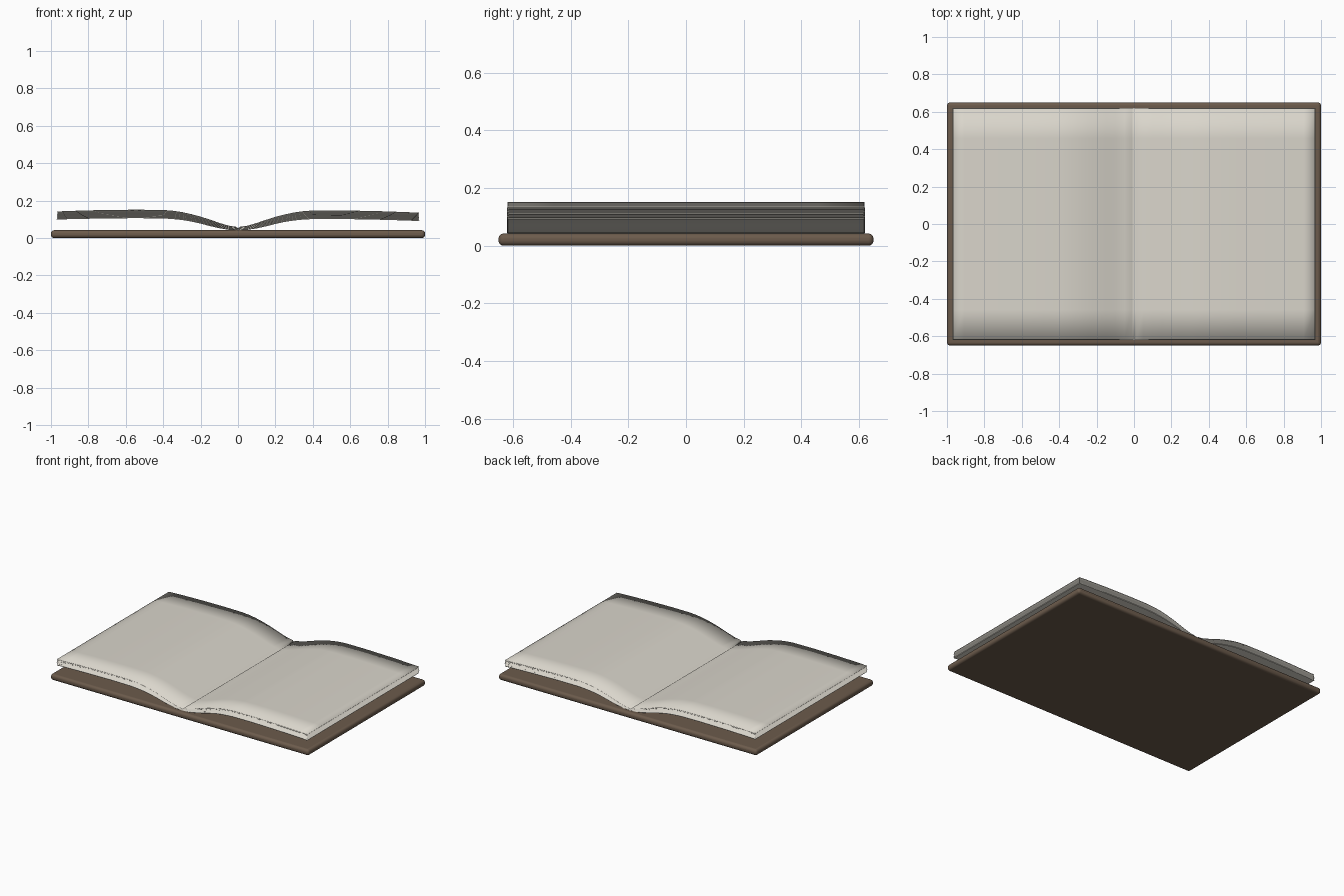
import bpy, bmesh, random

if "Cube" in bpy.data.objects:
    bpy.data.objects.remove(bpy.data.objects["Cube"])

random.seed(4)


def material(name, color):
    m = bpy.data.materials.new(name)
    m.diffuse_color = (*color, 1)
    m.use_nodes = True
    m.node_tree.nodes["Principled BSDF"].inputs["Base Color"].default_value = m.diffuse_color
    return m


cover_brown = material("cover_brown", (0.15, 0.105, 0.072))
paper = material("paper", (0.70, 0.67, 0.60))

# Cover: one flat board with rounded edges
bpy.ops.mesh.primitive_cube_add(size=1, location=(0, 0, 0.021))
cover = bpy.context.object
cover.name = "cover"
cover.scale = (2, 1.3, 0.042)
bpy.ops.object.transform_apply(location=False, rotation=False, scale=True)
bevel = cover.modifiers.new("rounded_edges", "BEVEL")
bevel.width = 0.017
bevel.segments = 4
bpy.ops.object.shade_smooth_by_angle(angle=0.8)
cover.data.materials.append(cover_brown)

# Page block profile: distance from the gutter, bottom height, top height
HALF = [(0.012, 0.043, 0.061), (0.05, 0.044, 0.066), (0.1, 0.052, 0.081),
        (0.15, 0.063, 0.098), (0.2, 0.076, 0.114), (0.25, 0.087, 0.127),
        (0.3, 0.095, 0.138), (0.35, 0.100, 0.145), (0.4, 0.103, 0.149),
        (0.55, 0.104, 0.150), (0.75, 0.101, 0.147), (0.91, 0.097, 0.142),
        (0.97, 0.094, 0.139)]
profile = [(-x, b + 0.004 * x, t + 0.003 * x) for x, b, t in reversed(HALF)]
profile += [(0, 0.042, 0.052)]
profile += [(x, b - 0.004 * x, t - 0.004 * x) for x, b, t in HALF]
rows = [-0.62, -0.46, -0.23, 0, 0.23, 0.46, 0.62]
SHEETS = 8
LAYERS = 2 * SHEETS + 1
nx, ny = len(profile), len(rows)

# Perimeter of the grid, counter-clockwise from above
ring = [(i, 0) for i in range(nx)] + [(nx - 1, j) for j in range(1, ny)]
ring += [(i, ny - 1) for i in range(nx - 2, -1, -1)]
ring += [(0, j) for j in range(ny - 2, 0, -1)]

bm = bmesh.new()
levels = []
for k in range(LAYERS):
    t = k / (LAYERS - 1)
    inset = 0.002 * random.random() if k % 2 else 0.006
    if k in (0, LAYERS - 1):
        inset = 0.002
    cells = ring if 0 < k < LAYERS - 1 else [(i, j) for i in range(nx) for j in range(ny)]
    level = {}
    for i, j in cells:
        x, low, high = profile[i]
        level[i, j] = bm.verts.new((x * (1 - inset / 0.97),
                                    rows[j] * (1 - inset / 0.62),
                                    low + (high - low) * t))
    levels.append(level)

# Ribbed sheet edges
for lower, upper in zip(levels, levels[1:]):
    for a, b in zip(ring, ring[1:] + ring[:1]):
        bm.faces.new((lower[a], lower[b], upper[b], upper[a]))

# Open spread on top, curved underside below
for i in range(nx - 1):
    for j in range(ny - 1):
        quad = [(i, j), (i + 1, j), (i + 1, j + 1), (i, j + 1)]
        bm.faces.new([levels[-1][q] for q in quad])
        bm.faces.new([levels[0][q] for q in reversed(quad)])

# Soft rim on the open spread, crisp edges between the sheets
for f in bm.faces:
    f.smooth = True
for k, level in enumerate(levels[:-1]):
    for a, b in zip(ring, ring[1:] + ring[:1]):
        bm.edges.get((level[a], level[b])).smooth = False
corners = [(0, 0), (nx - 1, 0), (0, ny - 1), (nx - 1, ny - 1)]
for lower, upper in zip(levels, levels[1:]):
    for c in corners:
        bm.edges.get((lower[c], upper[c])).smooth = False

mesh = bpy.data.meshes.new("pages")
bm.to_mesh(mesh)
bm.free()
mesh.materials.append(paper)
bpy.context.collection.objects.link(bpy.data.objects.new("pages", mesh))
